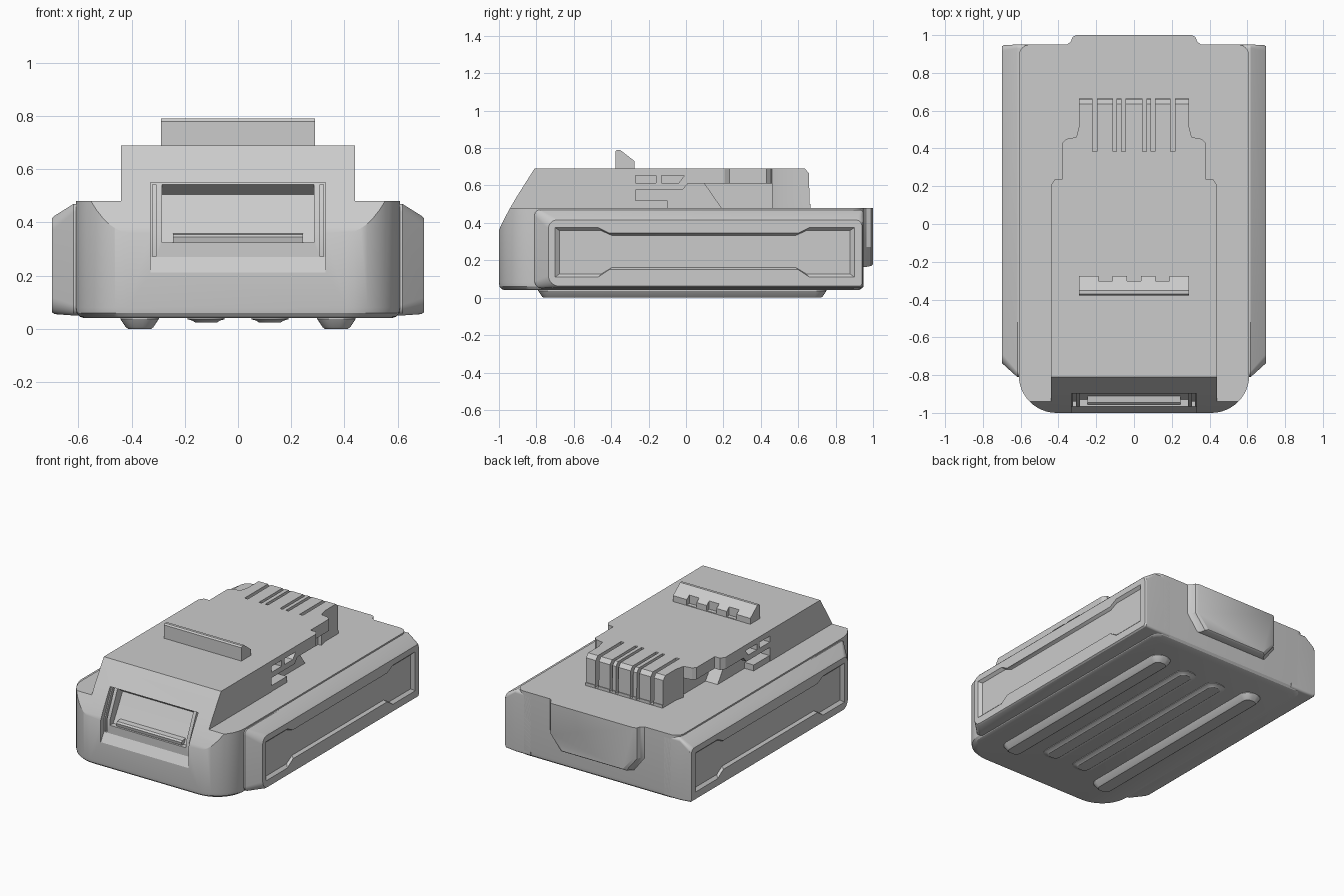
import bpy, bmesh, math

if "Cube" in bpy.data.objects:
    bpy.data.objects.remove(bpy.data.objects["Cube"])

def loft(name, rings):
    """Closed solid through rings with equal point counts."""
    bm = bmesh.new()
    vr = [[bm.verts.new(p) for p in r] for r in rings]
    n = len(rings[0])
    for a, b in zip(vr, vr[1:]):
        for i in range(n):
            bm.faces.new((a[i], a[(i + 1) % n], b[(i + 1) % n], b[i]))
    bm.faces.new(vr[0])
    bm.faces.new(vr[-1])
    bmesh.ops.recalc_face_normals(bm, faces=bm.faces)
    me = bpy.data.meshes.new(name)
    bm.to_mesh(me)
    bm.free()
    ob = bpy.data.objects.new(name, me)
    bpy.context.collection.objects.link(ob)
    return ob

def place(pts, axis, t):
    if axis == 'X':
        return [(t, p, q) for p, q in pts]
    if axis == 'Y':
        return [(p, t, q) for p, q in pts]
    return [(p, q, t) for p, q in pts]

def prism(name, pts, axis, a, b):
    return loft(name, [place(pts, axis, a), place(pts, axis, b)])

def rect(a0, a1, b0, b1):
    return [(a0, b0), (a1, b0), (a1, b1), (a0, b1)]

def round_rect(a0, a1, b0, b1, radii, n=8):
    """Corner radii in order: low-low, high-low, high-high, low-high."""
    out = []
    for k, (a, b, sa, sb) in enumerate([(a0, b0, 1, 1), (a1, b0, -1, 1), (a1, b1, -1, -1), (a0, b1, 1, -1)]):
        r = radii[k]
        for i in range(n + 1):
            t = math.pi + k * math.pi / 2 + i * math.pi / 2 / n
            out.append((a + sa * r + r * math.cos(t), b + sb * r + r * math.sin(t)))
    return out

def boolean(ob, tool, op='DIFFERENCE'):
    m = ob.modifiers.new('bool', 'BOOLEAN')
    m.operation, m.object, m.solver = op, tool, 'EXACT'
    bpy.context.view_layer.objects.active = ob
    bpy.ops.object.modifier_apply(modifier=m.name)
    bpy.data.objects.remove(tool)

def mirrored(pts):
    return pts + [(-x, y) for x, y in reversed(pts)]

# lower housing with rounded corners and softened bottom edge
def housing_ring(z, d):
    pts = round_rect(-.61 + d, .61 - d, -1 + d, .95 - d, (.2, .2, .06, .06), 12)
    return place(pts, 'Z', z)
body = loft('battery_housing', [housing_ring(.04, .03), housing_ring(.046, .014),
                                housing_ring(.06, .003), housing_ring(.08, 0), housing_ring(.48, 0)])

# stepped rail tower on top
tower = prism('tower', mirrored([(.44, -.99), (.44, .205), (.42, .235), (.38, .235), (.38, .43),
                                 (.36, .45), (.305, .46), (.29, .52), (.29, .665)]), 'Z', .45, .69)
for s in (1, -1):
    # undercut beneath the rail, narrower core, and side pockets
    boolean(tower, prism('c', [(-.27, .48), (-.27, .575), (-.02, .575), (.01, .61), (.47, .61), (.47, .48)],
                         'X', s * .37, s * .6))
    boolean(tower, prism('c', [(.1, .61), (.46, .61), (.46, .48), (.19, .48)], 'X', s * .28, s * .6))
    boolean(tower, prism('c', rect(-.27, -.16, .612, .652), 'X', s * .39, s * .6))
    boolean(tower, prism('c', [(-.13, .612), (-.04, .612), (-.01, .652), (-.13, .652)], 'X', s * .39, s * .6))
# terminal slots
for x, w in ((-.208, .024), (-.102, .02), (-.055, .02), (.055, .02), (.1, .02), (.205, .024)):
    boolean(tower, prism('c', rect(x - w / 2, x + w / 2, .385, .8), 'Z', .485, .8))
boolean(body, tower, 'UNION')

# trim everything to the side profile with the curved sloping front
boolean(body, prism('c', [(-1.02, -.1), (-1.02, .31), (-.992, .38), (-.97, .425), (-.94, .48), (-.905, .54),
                          (-.81, .69), (.635, .69), (.658, .665), (.66, .5), (1.2, .5), (1.2, -.1)],
                    'X', -.9, .9), 'INTERSECT')

# release button recess, deep finger pocket and slits
boolean(body, prism('c', [(-1.1, .2), (-1, .212), (-.965, .27), (-.965, .36), (-.88, .55), (-1.1, .55)],
                    'X', -.33, .33))
boolean(body, prism('c', [(-1.1, .325), (-.93, .325), (-.875, .42), (-.83, .505), (-.885, .544), (-1.1, .544)],
                    'X', -.285, .285))
for s in (1, -1):
    boolean(body, prism('c', [(-1.1, .272), (-.94, .272), (-.94, .37), (-.86, .542), (-1.1, .542)],
                        'X', s * .308, s * .322))
parts = [body]

# ridge on the release button
parts.append(prism('button_ridge', [(-.95, .32), (-.955, .345), (-.945, .355), (-.9, .36), (-.9, .32)],
                   'X', -.245, .245))

# small rail stops inside the undercuts
for s, side in ((1, 'right'), (-1, 'left')):
    parts.append(prism('rail_stop_' + side, rect(-.275, -.1, .47, .52), 'X', s * .36, s * .438))

# latch bar with three notches
latch = prism('latch_bar', [(-.378, .68), (-.378, .78), (-.37, .79), (-.352, .79), (-.275, .73), (-.275, .68)],
              'X', -.29, .29)
for x in (-.15, 0, .15):
    boolean(latch, prism('c', rect(x - .037, x + .037, -.302, -.2), 'Z', .695, .85))
parts.append(latch)

# side grips with a dog-bone recess
bone = [(-.7, .11), (-.47, .11), (-.41, .15), (.6, .15), (.66, .11), (.9, .11),
        (.9, .375), (.66, .375), (.6, .345), (-.41, .345), (-.47, .375), (-.7, .375)]
inner = [(.1 + (y - .1) * .97, .245 + (z - .245) * .87) for y, z in bone]
for s, side in ((1, 'right'), (-1, 'left')):
    base = round_rect(-.81, .95, .05, .47, (.04, .015, .02, .03))
    outer = round_rect(-.745, .947, .055, .425, (.06, .015, .03, .05))
    face = round_rect(-.735, .94, .062, .415, (.055, .015, .03, .045))
    grip = loft('side_grip_' + side, [place(r, 'X', s * x) for r, x in
                                      ((base, .5), (base, .618), (outer, .69), (face, .70))])
    boolean(grip, loft('c', [place(bone, 'X', s * .71), place(bone, 'X', s * .70), place(inner, 'X', s * .682)]))
    parts.append(grip)

# rear plate with chamfered lower corners
def plate(w, y, low):
    return place(mirrored([(w, .48), (w, .27), (w - .08, low)]), 'Y', y)
parts.append(loft('rear_plate', [plate(.36, .9, .165), plate(.355, .95, .165), plate(.335, .965, .165),
                                 plate(.325, .99, .17), plate(.305, 1, .178)]))

# bottom ribs: two tall outer feet and two shallow inner ones
for s, side in ((1, 'right'), (-1, 'left')):
    for label, x, w, z, y0, y1 in (('outer_foot_', .37, .072, 0, -.79, .75), ('inner_rib_', .12, .07, .024, -.7, .7)):
        rings = []
        for zz, d in ((.05, 0), (.036, 0), (z + .006, .02), (z, .028)):
            r = w - d
            pts = round_rect(s * x - r, s * x + r, y0 + d, y1 - d, (r * .8,) * 4, 6)
            rings.append(place(pts, 'Z', zz))
        parts.append(loft(label + side, rings))

# smooth curved surfaces, keep hard edges
bpy.ops.object.select_all(action='DESELECT')
for ob in parts:
    ob.select_set(True)
bpy.context.view_layer.objects.active = body
bpy.ops.object.shade_smooth_by_angle(angle=math.radians(28))
